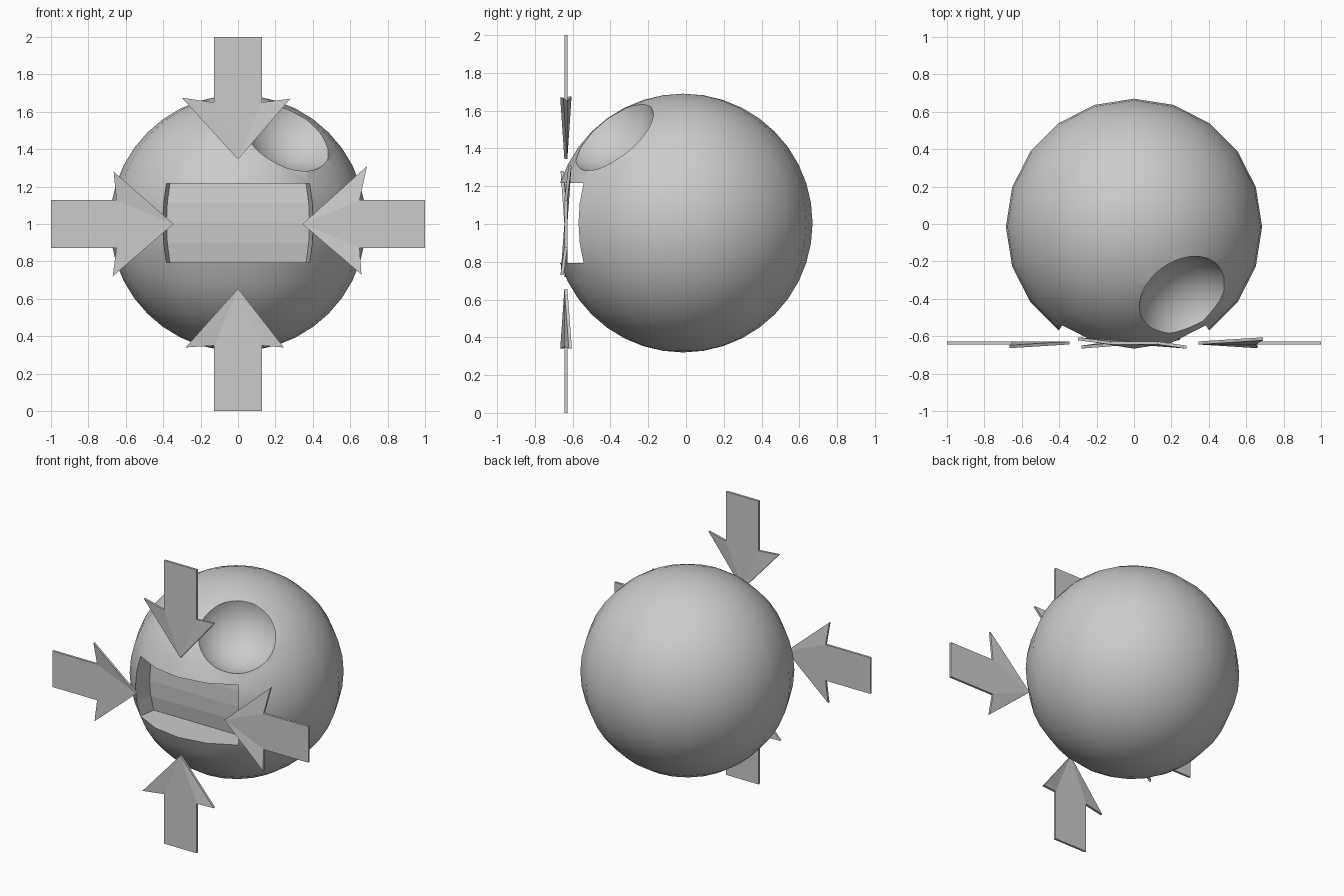
import bpy, bmesh, math
from mathutils import Vector

if "Cube" in bpy.data.objects:
    bpy.data.objects.remove(bpy.data.objects["Cube"])

CENTRE = Vector((0, -0.015, 1.005))
R = 0.685


def link(name, bm):
    mesh = bpy.data.meshes.new(name)
    bmesh.ops.recalc_face_normals(bm, faces=bm.faces)
    bm.to_mesh(mesh)
    bm.free()
    obj = bpy.data.objects.new(name, mesh)
    bpy.context.collection.objects.link(obj)
    return obj


def activate(obj):
    bpy.ops.object.select_all(action='DESELECT')
    obj.select_set(True)
    bpy.context.view_layer.objects.active = obj


# Ball with a 4 x 4 face patch pushed in to make the front slot
bm = bmesh.new()
bmesh.ops.create_uvsphere(bm, u_segments=20, v_segments=20, radius=R)
patch = []
for f in bm.faces:
    c = f.calc_center_median()
    az = math.degrees(math.atan2(c.x, -c.y))
    el = math.degrees(math.asin(c.z / c.length))
    if abs(az) < 36 and abs(el) < 18:
        patch.append(f)
ext = bmesh.ops.extrude_face_region(bm, geom=patch)
bmesh.ops.delete(bm, geom=[f for f in patch if f.is_valid], context='FACES')
for v in [g for g in ext['geom'] if isinstance(g, bmesh.types.BMVert)]:
    bow = math.sqrt(R * R - v.co.z ** 2) / R
    v.co.x *= 0.95
    v.co.y = -0.425 * bow
bmesh.ops.translate(bm, verts=bm.verts, vec=CENTRE)
ball = link("ball", bm)

# Round dish scooped out of the upper front
bm = bmesh.new()
bmesh.ops.create_uvsphere(bm, u_segments=64, v_segments=32, radius=0.30)
aim = Vector((0.405, -0.571, 0.714)).normalized()
bmesh.ops.translate(bm, verts=bm.verts, vec=CENTRE + aim * 0.802)
cutter = link("dish_cutter", bm)
cutter.hide_render = True
cut = ball.modifiers.new("dish", 'BOOLEAN')
cut.operation = 'DIFFERENCE'
cut.solver = 'EXACT'
cut.object = cutter
activate(ball)
bpy.ops.object.modifier_apply(modifier=cut.name)
bpy.data.objects.remove(cutter)
bpy.ops.object.shade_smooth_by_angle(angle=math.radians(30))

# Slot floor and walls stay flat
for p in ball.data.polygons:
    c = p.center - CENTRE
    if abs(c.x) < 0.41 and abs(c.z) < 0.22 and c.y < 0 and c.length < R * 0.975:
        p.use_smooth = False


# Arrow plates pointing at the slot, with slightly twisted heads
def arrow(name, direction, side, low_barb, high_barb):
    """Barbs are (distance, sideways, y) in the arrow's own frame."""
    y0, t, w = -0.636, 0.008, 0.127
    outline = [(1, -w, y0), (1, w, y0), (0.65, w, y0), (0.65, -w, y0),
               (0.345, 0, y0), low_barb, high_barb]
    bm = bmesh.new()
    verts = []
    for d, s, y in outline:
        verts.append(bm.verts.new((direction[0] * d + side[0] * s, y - t,
                                   1 + direction[1] * d + side[1] * s)))
    for ids in ((0, 1, 2, 3), (3, 2, 4), (3, 4, 5), (2, 6, 4)):
        bm.faces.new([verts[i] for i in ids])
    bmesh.ops.recalc_face_normals(bm, faces=bm.faces)
    ext = bmesh.ops.extrude_face_region(bm, geom=bm.faces[:], use_keep_orig=True)
    new = [g for g in ext['geom'] if isinstance(g, bmesh.types.BMVert)]
    bmesh.ops.translate(bm, verts=new, vec=(0, 2 * t, 0))
    return link(name, bm)


X, Z = (1, 0), (0, 1)
arrow("top_arrow", (0, 1), X, (0.675, -0.30, -0.614), (0.67, 0.28, -0.658))
arrow("bottom_arrow", (0, -1), X, (0.66, -0.28, -0.658), (0.66, 0.245, -0.612))
arrow("left_arrow", (-1, 0), Z, (0.67, -0.28, -0.636), (0.665, 0.28, -0.656))
arrow("right_arrow", (1, 0), Z, (0.66, -0.27, -0.656), (0.69, 0.31, -0.614))
